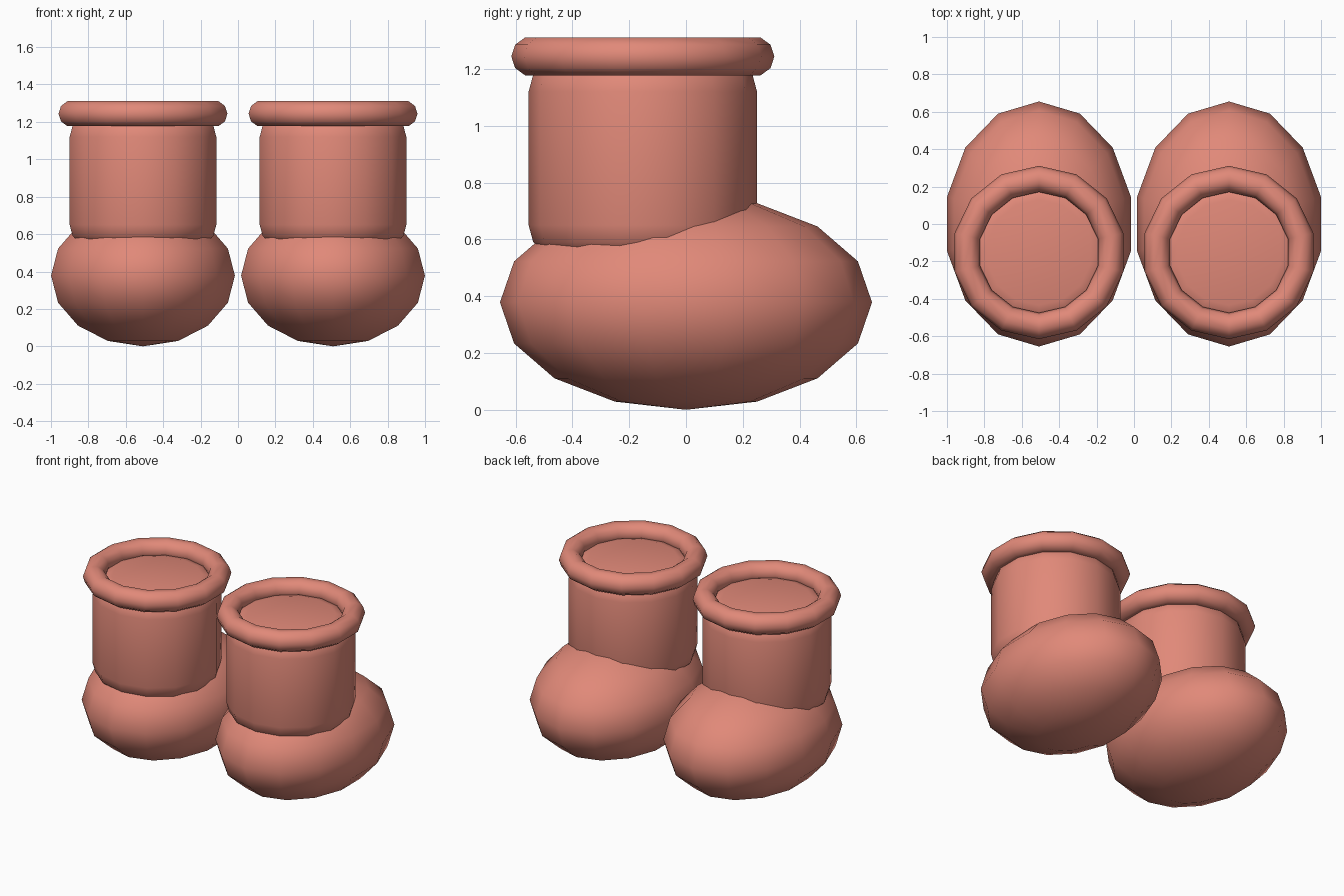
import bpy, bmesh
from math import sin, cos, pi, radians

cube = bpy.data.objects.get("Cube")
if cube:
    bpy.data.objects.remove(cube, do_unlink=True)

SIDES = 14
SPACING = 0.508
SHAFT_Y = -0.152

salmon = bpy.data.materials.new("salmon")
salmon.use_nodes = True
colour = (0.75, 0.25, 0.19, 1)
salmon.diffuse_color = colour
salmon.node_tree.nodes["Principled BSDF"].inputs["Base Color"].default_value = colour


def lathe(name, profile, centre, scale=(1, 1), closed=False):
    """Turn an (r, z) profile about z, starting at +y; r = 0 makes a pole."""
    bm = bmesh.new()
    rings = []
    for r, z in profile:
        if r < 1e-5:
            rings.append([bm.verts.new((0, 0, z))] * SIDES)
        else:
            angles = [2 * pi * i / SIDES for i in range(SIDES)]
            rings.append([bm.verts.new((r * sin(a) * scale[0], r * cos(a) * scale[1], z))
                          for a in angles])
    pairs = list(zip(rings, rings[1:]))
    if closed:
        pairs.append((rings[-1], rings[0]))
    for low, high in pairs:
        for i in range(SIDES):
            j = (i + 1) % SIDES
            corners = list(dict.fromkeys((low[i], low[j], high[j], high[i])))
            bm.faces.new(corners)
    if not closed:
        for ring in (rings[0], rings[-1]):
            if ring[0] is not ring[1]:
                bm.faces.new(ring)
    bmesh.ops.recalc_face_normals(bm, faces=bm.faces)
    for face in bm.faces:
        face.smooth = True
    mesh = bpy.data.meshes.new(name)
    bm.to_mesh(mesh)
    bm.free()
    mesh.materials.append(salmon)
    obj = bpy.data.objects.new(name, mesh)
    obj.location = centre
    bpy.context.collection.objects.link(obj)


# Round foot: stretched ball with eight rings
foot = [(sin(pi * k / 8), -0.378 * cos(pi * k / 8)) for k in range(9)]

# Shaft: cylinder with rounded ends
radius, half, bevel = 0.402, 0.355, 0.12
corner = [(radius - bevel + bevel * cos(t), half - bevel + bevel * sin(t))
          for t in map(radians, (0, 30, 60, 90))]
shaft = [(r, -z) for r, z in reversed(corner)] + corner

# Rolled cuff: ring with a ten-sided section
cuff = [(0.393 + 0.07 * cos(2 * pi * k / 10), 0.07 * sin(2 * pi * k / 10))
        for k in range(10)]

for side, sign in (("left", 1), ("right", -1)):
    x = sign * SPACING
    lathe(side + "_foot", foot, (x, 0, 0.378), scale=(0.504, 0.655))
    lathe(side + "_shaft", shaft, (x, SHAFT_Y, 0.885))
    lathe(side + "_cuff", cuff, (x, SHAFT_Y, 1.244), closed=True)
